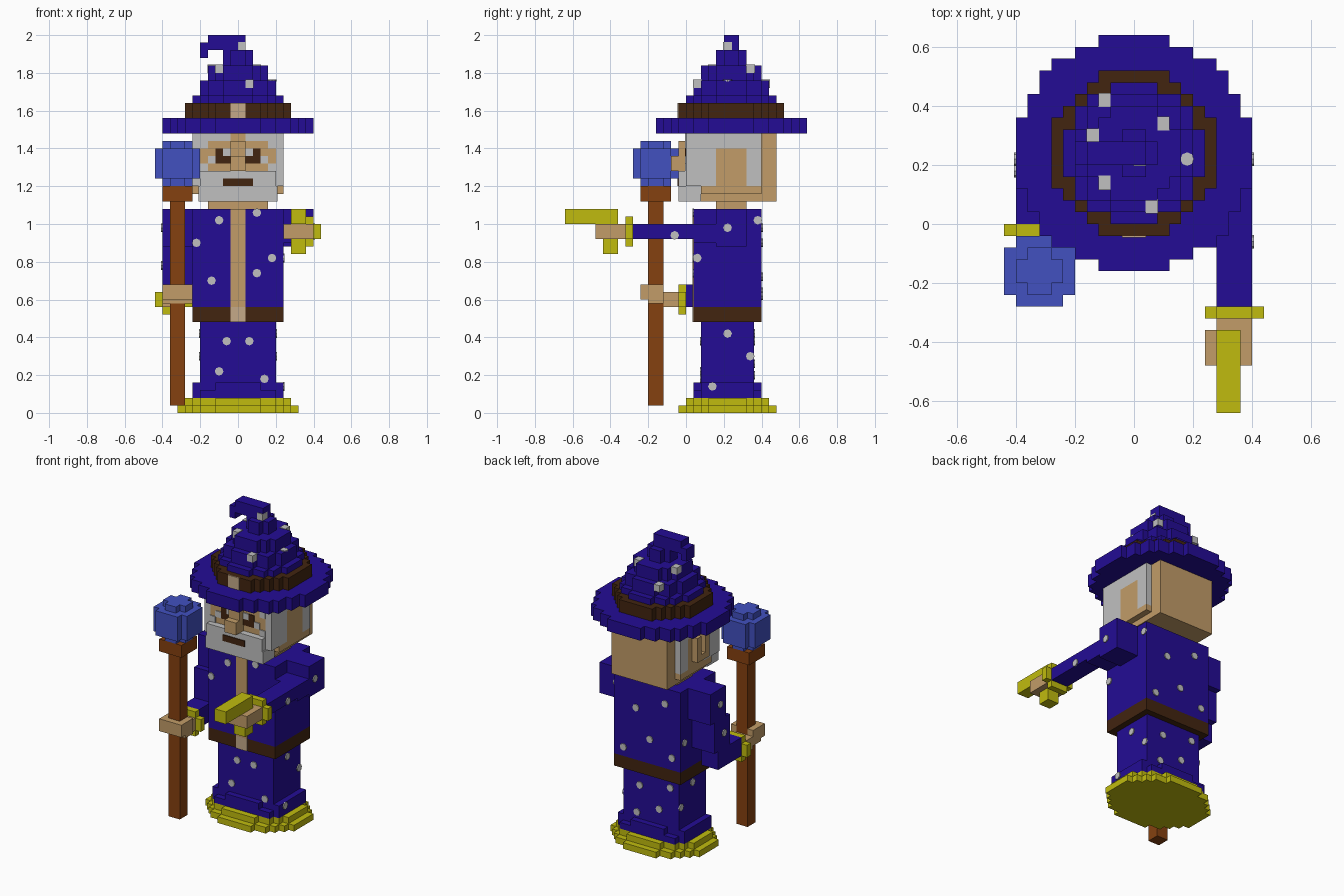
import bpy, bmesh, math
from mathutils import Matrix, Vector

if "Cube" in bpy.data.objects:
    bpy.data.objects.remove(bpy.data.objects["Cube"])

U = 0.04  # block size


def material(name, rgb):
    m = bpy.data.materials.new(name)
    m.use_nodes = True
    m.diffuse_color = (*rgb, 1)
    m.node_tree.nodes["Principled BSDF"].inputs["Base Color"].default_value = (*rgb, 1)
    return m


BLUE = material("robe blue", (0.017, 0.0037, 0.30))
BROWN = material("dark leather", (0.054, 0.018, 0.005))
SKIN = material("skin tan", (0.54, 0.335, 0.14))
GREY = material("hair grey", (0.53, 0.53, 0.53))
GOLD = material("yellow trim", (0.53, 0.50, 0.0045))
WOOD = material("staff wood", (0.235, 0.053, 0.005))
ORB = material("orb blue", (0.054, 0.082, 0.53))
BUCKLE = material("pale buckle", (0.56, 0.40, 0.25))


def finish(name, bm, mat):
    bmesh.ops.recalc_face_normals(bm, faces=bm.faces[:])
    me = bpy.data.meshes.new(name)
    bm.to_mesh(me)
    bm.free()
    me.materials.append(mat)
    ob = bpy.data.objects.new(name, me)
    bpy.context.collection.objects.link(ob)
    return ob


def boxes(name, mat, *spans, mirror=False):
    """Boxes given as x0, x1, y0, y1, z0, z1."""
    bm = bmesh.new()
    spans = list(spans)
    if mirror:
        spans += [(-s[1], -s[0], *s[2:]) for s in spans]
    for x0, x1, y0, y1, z0, z1 in spans:
        mx = Matrix.Translation(((x0 + x1) / 2, (y0 + y1) / 2, (z0 + z1) / 2))
        mx = mx @ Matrix.Diagonal((x1 - x0, y1 - y0, z1 - z0, 1))
        bmesh.ops.create_cube(bm, size=1, matrix=mx)
    return finish(name, bm, mat)


def discs(name, mat, cx, cy, *layers):
    """Stacked stepped discs, each given as rx, ry, z0, z1."""
    bm = bmesh.new()
    for rx, ry, z0, z1 in layers:
        rows = round(2 * ry / U)
        right = []
        for i in range(rows):
            y = -ry + i * U
            w = rx * math.sqrt(1 - ((y + U / 2) / ry) ** 2)
            w = (math.floor(w / U - 0.5 + 1e-4) + 1) * U
            for p in ((w, y), (w, y + U)):
                if len(right) > 1 and abs(right[-1][0] - w) < 1e-6 and abs(right[-2][0] - w) < 1e-6:
                    right.pop()
                right.append(p)
        loop = right + [(-x, y) for x, y in reversed(right)]
        face = bm.faces.new([bm.verts.new((cx + x, cy + y, z0)) for x, y in loop])
        top = bmesh.ops.extrude_face_region(bm, geom=[face])["geom"]
        bmesh.ops.translate(bm, verts=[v for v in top if isinstance(v, bmesh.types.BMVert)],
                            vec=(0, 0, z1 - z0))
    return finish(name, bm, mat)


def dots(name, normal, points):
    """Thin round spots lying on faces that point along normal."""
    bm = bmesh.new()
    turn = Vector(normal).to_track_quat('Z', 'Y').to_matrix().to_4x4()
    for p in points:
        bmesh.ops.create_cone(bm, cap_ends=True, segments=8, radius1=0.023, radius2=0.023,
                              depth=0.009, matrix=Matrix.Translation(p) @ turn)
    return finish(name, bm, GREY)


# Hem and robe
discs("base_trim", GOLD, 0, 0.22, (0.32, 0.26, 0, 0.04), (0.28, 0.22, 0.04, 0.08))
boxes("skirt", BLUE, (-0.2, 0.2, 0.08, 0.36, 0.08, 0.48))
boxes("skirt_hem", BLUE, (-0.24, 0.24, 0.08, 0.36, 0.08, 0.16),
      (-0.2, 0.2, 0.04, 0.4, 0.08, 0.12), (-0.12, 0.12, 0.04, 0.4, 0.12, 0.16))
boxes("belt", BROWN, (-0.24, 0.24, 0.04, 0.4, 0.48, 0.56))
boxes("belt_buckle", BUCKLE, (-0.04, 0.04, 0.034, 0.042, 0.48, 0.56))
boxes("torso", BLUE, (-0.24, 0.24, 0.04, 0.4, 0.56, 1.08))
boxes("robe_opening", SKIN, (-0.04, 0.04, 0.034, 0.042, 0.56, 1.08))

# Head
boxes("neck", SKIN, (-0.16, 0.16, 0.16, 0.32, 1.08, 1.12))
boxes("head", SKIN, (-0.2, 0.2, 0, 0.48, 1.12, 1.48))
boxes("beard", GREY, (-0.2, 0.2, -0.04, 0, 1.12, 1.28))
boxes("beard_sides", GREY, (0.2, 0.208, -0.04, 0.08, 1.12, 1.2), mirror=True)
boxes("side_hair", GREY, (0.2, 0.24, 0, 0.16, 1.2, 1.48), (0.2, 0.24, 0.32, 0.4, 1.2, 1.48),
      (0.2, 0.24, 0.16, 0.32, 1.4, 1.48), mirror=True)
boxes("cheek_sides", SKIN, (0.2, 0.24, 0.16, 0.32, 1.2, 1.4),
      (0.2, 0.24, 0.08, 0.4, 1.16, 1.2), mirror=True)
boxes("ear", SKIN, (-0.28, -0.24, 0.16, 0.28, 1.24, 1.28), (-0.28, -0.24, 0.16, 0.2, 1.28, 1.4),
      (-0.28, -0.24, 0.24, 0.28, 1.28, 1.4))
boxes("nose", SKIN, (-0.04, 0.04, -0.08, 0, 1.28, 1.36), (-0.04, 0.04, -0.04, 0, 1.36, 1.44))
boxes("mouth", BROWN, (-0.08, 0.08, -0.046, -0.038, 1.2, 1.24))
boxes("temple_hair", GREY, (0.16, 0.2, -0.006, 0.002, 1.4, 1.48),
      (0.04, 0.16, -0.006, 0.002, 1.44, 1.48), (0.16, 0.2, -0.006, 0.002, 1.28, 1.32), mirror=True)
boxes("eyes", BROWN, (0.08, 0.12, -0.006, 0.002, 1.32, 1.4),
      (0.04, 0.08, -0.006, 0.002, 1.32, 1.36), mirror=True)
boxes("eye_whites", GREY, (0.04, 0.08, -0.006, 0.002, 1.36, 1.4),
      (0.12, 0.16, -0.006, 0.002, 1.32, 1.36), mirror=True)

# Hat
discs("hat_brim", BLUE, 0, 0.24, (0.4, 0.4, 1.48, 1.56))
discs("hat_band", BROWN, 0, 0.24, (0.28, 0.28, 1.56, 1.64))
boxes("hat_buckle", BUCKLE, (-0.04, 0.04, -0.046, -0.038, 1.56, 1.64))
discs("hat_cone", BLUE, 0, 0.24, (0.24, 0.24, 1.64, 1.68), (0.2, 0.2, 1.68, 1.76),
      (0.16, 0.16, 1.76, 1.84), (0.08, 0.08, 1.84, 1.92))
boxes("hat_hook", BLUE, (-0.04, 0.04, 0.2, 0.28, 1.92, 1.96), (-0.16, 0.04, 0.2, 0.28, 1.96, 2.0),
      (-0.16, -0.04, 0.2, 0.28, 1.92, 1.96), (-0.2, -0.16, 0.2, 0.28, 1.88, 1.96))
hat_spots = [(0.06, 0.06, 1.74), (-0.1, 0.14, 1.82), (0.1, 0.34, 1.82),
             (-0.1, 0.42, 1.74), (-0.14, 0.3, 1.82), (0.02, 0.22, 1.94)]
boxes("hat_spots", GREY, *[(x - 0.021, x + 0.021, y - 0.024, y + 0.024, z - 0.02, z + 0.024)
                           for x, y, z in hat_spots])
dots("hat_side_spot", (0, 0, 1), [(0.18, 0.22, 1.76)])

# Left arm, stretched forward with a pistol
boxes("left_sleeve", BLUE, (0.24, 0.4, 0.16, 0.32, 0.88, 1.08),
      (0.28, 0.4, -0.28, 0.16, 0.92, 1.0), (0.24, 0.4, 0.04, 0.16, 0.9, 1.0))
boxes("left_cuff", GOLD, (0.24, 0.44, -0.32, -0.28, 0.92, 1.0),
      (0.28, 0.4, -0.32, -0.28, 0.88, 1.04))
boxes("left_hand", SKIN, (0.24, 0.4, -0.48, -0.36, 0.92, 1.0), (0.28, 0.4, -0.36, -0.32, 0.92, 1.0))
boxes("pistol", GOLD, (0.28, 0.36, -0.64, -0.36, 1.0, 1.08), (0.28, 0.36, -0.44, -0.36, 0.84, 0.92))

# Right arm, bent and holding the staff
boxes("right_sleeve", BLUE, (-0.4, -0.24, 0.16, 0.32, 0.88, 1.08),
      (-0.4, -0.24, 0.12, 0.28, 0.68, 0.88), (-0.4, -0.28, 0, 0.24, 0.56, 0.68))
boxes("right_cuff", GOLD, (-0.44, -0.24, -0.04, 0, 0.56, 0.64),
      (-0.4, -0.28, -0.04, 0, 0.52, 0.68))
boxes("right_hand", SKIN, (-0.4, -0.24, -0.24, -0.2, 0.6, 0.68),
      (-0.4, -0.24, -0.2, -0.12, 0.58, 0.68), (-0.4, -0.28, -0.12, -0.04, 0.56, 0.64))

# Staff
boxes("staff", WOOD, (-0.36, -0.28, -0.2, -0.12, 0.04, 1.12), (-0.4, -0.24, -0.24, -0.08, 1.12, 1.2))
discs("staff_orb", ORB, -0.32, -0.16, (0.08, 0.08, 1.2, 1.24), (0.12, 0.12, 1.24, 1.4),
      (0.08, 0.08, 1.4, 1.44))

# Robe spots on each side
chest = [(-0.1, 1.02), (0.1, 1.06), (0.18, 0.82), (0.1, 0.74), (-0.14, 0.7), (-0.22, 0.9)]
lap = [(-0.06, 0.38), (0.06, 0.38), (-0.1, 0.22), (0.14, 0.18)]
back = [(0.08, 0.9), (-0.13, 0.98), (0.17, 0.62), (-0.02, 0.72), (-0.18, 0.64)]
seat = [(0.08, 0.38), (-0.06, 0.26), (0.1, 0.2), (-0.14, 0.42)]
dots("front_spots", (0, -1, 0), [(x, 0.038, z) for x, z in chest] + [(x, 0.078, z) for x, z in lap])
dots("back_spots", (0, 1, 0), [(x, 0.402, z) for x, z in back] + [(x, 0.362, z) for x, z in seat])
skirt_side = [(0.22, 0.42), (0.34, 0.3)]
dots("left_spots", (1, 0, 0), [(0.242, 0.06, 0.82), (0.402, 0.22, 0.98), (0.242, 0.38, 1.02),
                               (0.402, -0.06, 0.94), (0.242, 0.14, 0.14)]
     + [(0.202, y, z) for y, z in skirt_side])
dots("right_spots", (-1, 0, 0), [(-0.402, 0.22, 0.98), (-0.402, 0.18, 0.78), (-0.242, 0.36, 0.74)]
     + [(-0.202, y, z) for y, z in skirt_side])
